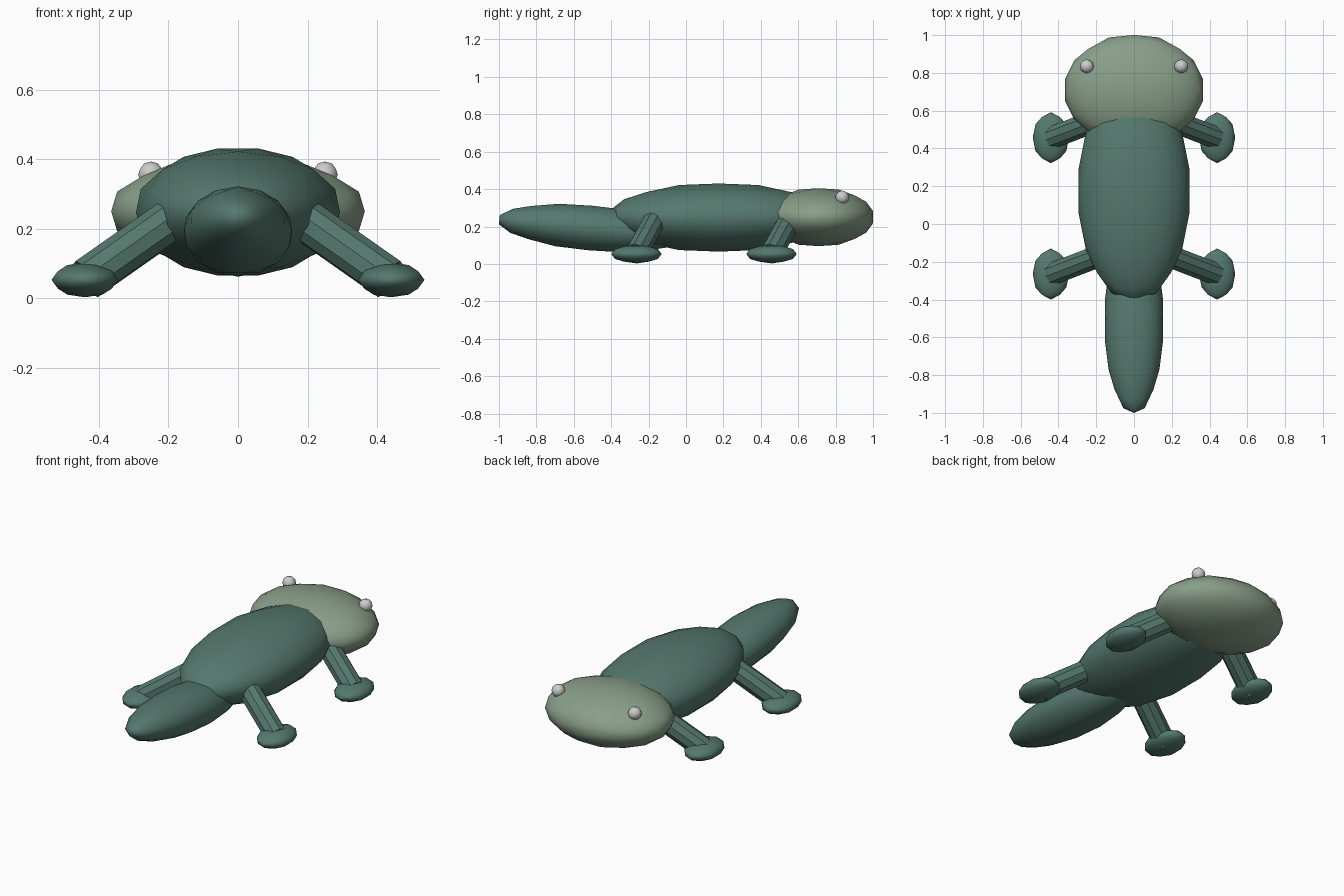
import bpy, bmesh
from mathutils import Vector

if "Cube" in bpy.data.objects:
    bpy.data.objects.remove(bpy.data.objects["Cube"])


def material(name, rgb):
    mat = bpy.data.materials.new(name)
    mat.diffuse_color = (*rgb, 1)
    mat.use_nodes = True
    mat.node_tree.nodes["Principled BSDF"].inputs["Base Color"].default_value = mat.diffuse_color
    return mat


SKIN = material("skin_green", (0.09, 0.19, 0.155))
PALE = material("pale_green", (0.25, 0.345, 0.25))


def add_object(name, bm, mat):
    bmesh.ops.recalc_face_normals(bm, faces=bm.faces[:])
    mesh = bpy.data.meshes.new(name)
    bm.to_mesh(mesh)
    bm.free()
    if mat:
        mesh.materials.append(mat)
    obj = bpy.data.objects.new(name, mesh)
    bpy.context.collection.objects.link(obj)
    bpy.ops.object.select_all(action='DESELECT')
    obj.select_set(True)
    bpy.context.view_layer.objects.active = obj
    return obj


def blob(name, center, radii, mat=None, cuts=2, tilt=0.0):
    """Smooth ellipsoid from an icosahedron whose edges lie on the axes."""
    t = (1 + 5 ** 0.5) / 2
    bm = bmesh.new()
    for a in (-1, 1):
        for b in (-t, t):
            for co in ((a, 0, b), (0, b, a), (b, a, 0)):
                bm.verts.new(co)
    bmesh.ops.convex_hull(bm, input=bm.verts[:])
    bmesh.ops.subdivide_edges(bm, edges=bm.edges[:], cuts=cuts, use_grid_fill=True)
    for v in bm.verts:
        v.co.normalize()
    obj = add_object(name, bm, mat)
    obj.data.polygons.foreach_set("use_smooth", [True] * len(obj.data.polygons))
    obj.location, obj.scale, obj.rotation_euler = center, radii, (tilt, 0, 0)
    return obj


def limb(name, start, end, radius, mat):
    """Straight capped cylinder between two points."""
    start, end = Vector(start), Vector(end)
    axis = end - start
    bm = bmesh.new()
    bmesh.ops.create_cone(bm, cap_ends=True, segments=10, radius1=radius,
                          radius2=radius, depth=axis.length)
    obj = add_object(name, bm, mat)
    obj.location = (start + end) / 2
    obj.rotation_euler = axis.to_track_quat('Z', 'Y').to_euler()
    bpy.ops.object.shade_smooth_by_angle()
    return obj


# Body, head and slightly raised tail
blob("body", (0, 0.175, 0.248), (0.299, 0.595, 0.186), SKIN)
blob("head", (0, 0.71, 0.25), (0.372, 0.297, 0.158), PALE)
blob("tail", (0, -0.51, 0.192), (0.158, 0.5, 0.122), SKIN, tilt=-0.09)

# Eyes, legs and feet on both sides
for side, s in (("left", -1), ("right", 1)):
    blob(f"{side}_eye", (s * 0.25, 0.835, 0.356), (0.037,) * 3, cuts=1)
    for end, y in (("front", 0.457), ("back", -0.265)):
        limb(f"{end}_{side}_leg", (s * 0.20, y + 0.09, 0.22),
             (s * 0.435, y, 0.055), 0.062, SKIN)
        blob(f"{end}_{side}_foot", (s * 0.44, y, 0.053),
             (0.096, 0.135, 0.05), SKIN, cuts=1)
